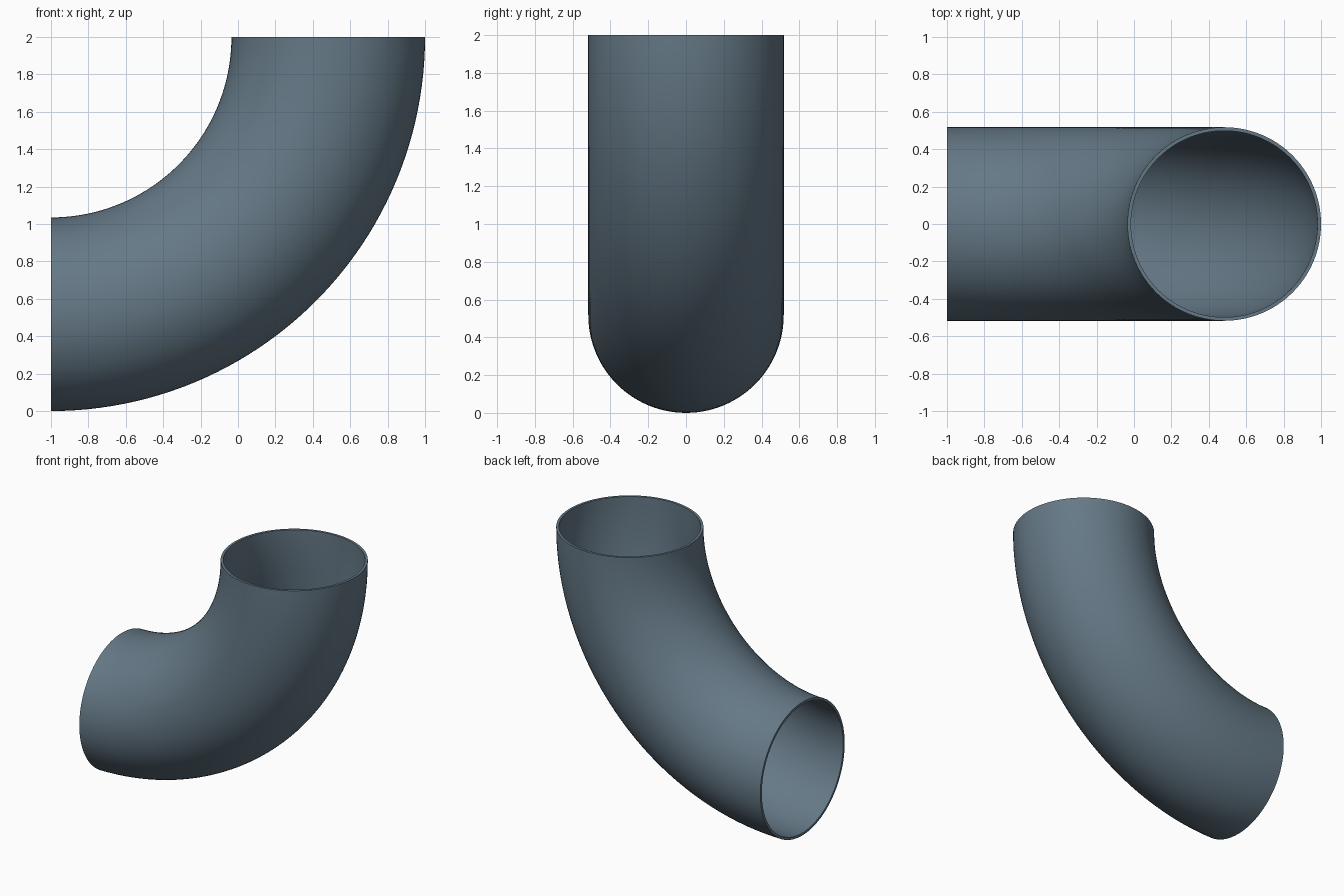
import bpy, bmesh
from math import radians, pi, sin, cos
from mathutils import Matrix, Vector

if "Cube" in bpy.data.objects:
    bpy.data.objects.remove(bpy.data.objects["Cube"])

PIVOT = Vector((-1, 0, 2))   # centre of the bend
BEND = 1.4825                # centreline bend radius
R_OUT, R_IN = 0.5175, 0.4985 # pipe wall
SIDES, STEPS = 96, 48

bm = bmesh.new()


def ring(radius, step):
    """Circle of vertices across the pipe at one step along the bend."""
    turn = Matrix.Rotation(-radians(90) * step / STEPS, 3, 'Y')
    verts = []
    for i in range(SIDES):
        a = 2 * pi * i / SIDES
        p = Vector((0, radius * sin(a), -BEND + radius * cos(a)))
        verts.append(bm.verts.new(PIVOT + turn @ p))
    return verts


def bridge(a, b):
    for i in range(SIDES):
        j = (i + 1) % SIDES
        bm.faces.new((a[i], a[j], b[j], b[i]))


# outer and inner walls swept through a quarter turn
outer = [ring(R_OUT, s) for s in range(STEPS + 1)]
inner = [ring(R_IN, s) for s in range(STEPS + 1)]
for wall in (outer, inner):
    for a, b in zip(wall, wall[1:]):
        bridge(a, b)

# flat rims at both open ends
for end in (0, -1):
    bridge(outer[end], inner[end])

bmesh.ops.recalc_face_normals(bm, faces=bm.faces)
mesh = bpy.data.meshes.new("pipe_elbow")
bm.to_mesh(mesh)
bm.free()

pipe = bpy.data.objects.new("pipe_elbow", mesh)
bpy.context.collection.objects.link(pipe)

# slate blue-grey paint
mat = bpy.data.materials.new("slate")
mat.diffuse_color = (0.13, 0.19, 0.24, 1)
mat.use_nodes = True
mat.node_tree.nodes["Principled BSDF"].inputs["Base Color"].default_value = mat.diffuse_color
mesh.materials.append(mat)

# smooth walls, crisp rims
bpy.context.view_layer.objects.active = pipe
pipe.select_set(True)
bpy.ops.object.shade_smooth_by_angle(angle=radians(30))
